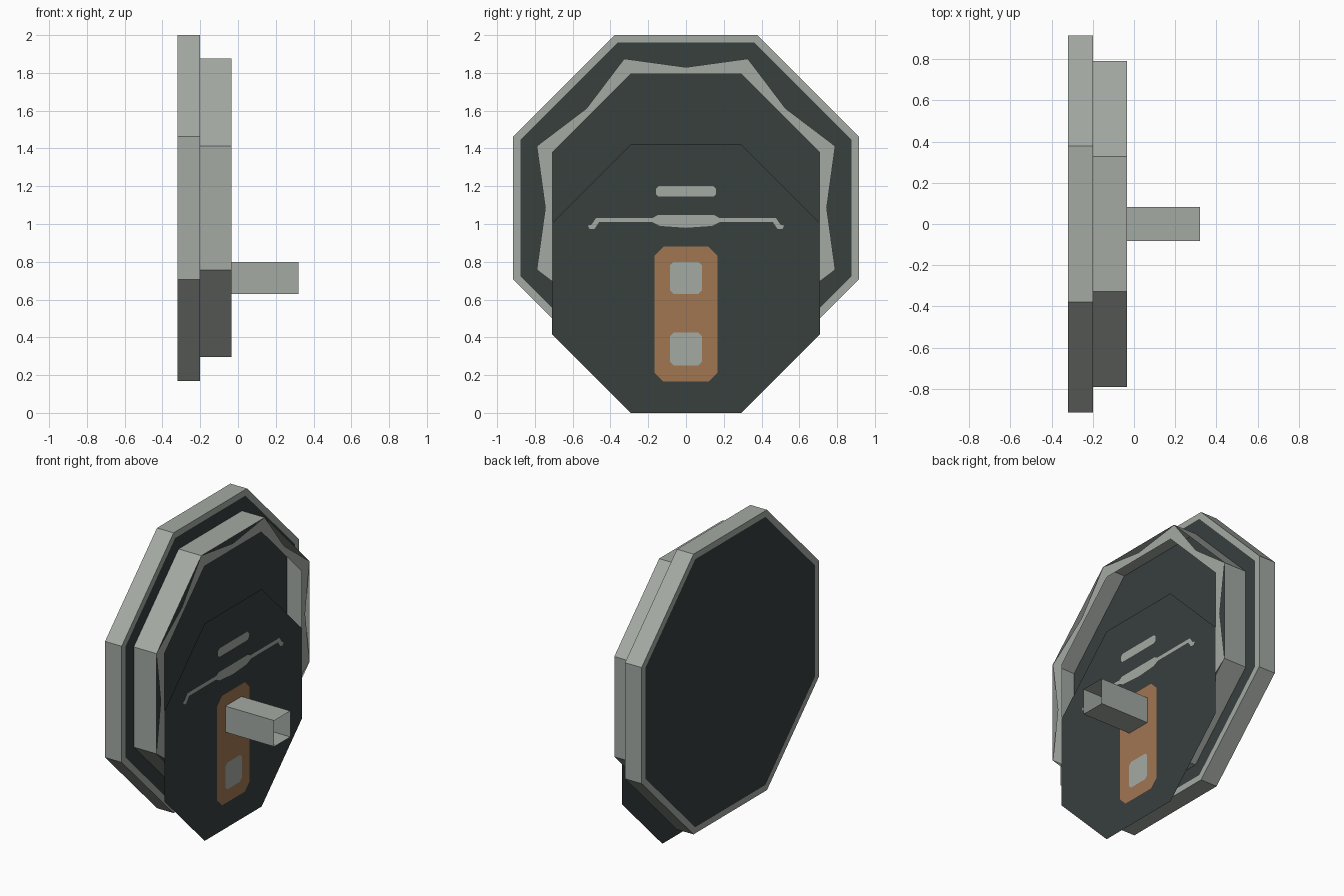
import bpy, math

if "Cube" in bpy.data.objects:
    bpy.data.objects.remove(bpy.data.objects["Cube"])


def material(name, rgb):
    m = bpy.data.materials.new(name)
    m.diffuse_color = (*rgb, 1)
    m.use_nodes = True
    m.node_tree.nodes["Principled BSDF"].inputs["Base Color"].default_value = m.diffuse_color
    return m


GREY = material("pale_grey", (0.37, 0.40, 0.37))
DARK = material("charcoal", (0.039, 0.050, 0.048))
BROWN = material("tan_brown", (0.36, 0.18, 0.085))


def make(name, verts, faces, mats, indices=None):
    me = bpy.data.meshes.new(name)
    me.from_pydata(verts, [], faces)
    for m in mats:
        me.materials.append(m)
    if indices:
        for p, i in zip(me.polygons, indices):
            p.material_index = i
    me.update()
    ob = bpy.data.objects.new(name, me)
    bpy.context.collection.objects.link(ob)
    return ob


def octagon(x, cz, apothem):
    """Flat-topped octagon facing +x."""
    r = apothem / math.cos(math.pi / 8)
    return [(x, r * math.cos(a), cz + r * math.sin(a))
            for a in (math.pi / 8 + k * math.pi / 4 for k in range(8))]


def star(x, cz, corner_apothem, mid):
    """Octagon with an extra point in the middle of every side."""
    r = corner_apothem / math.cos(math.pi / 8)
    return [(x, d * math.cos(k * math.pi / 8), cz + d * math.sin(k * math.pi / 8))
            for k in range(16) for d in [r if k % 2 else mid]]


def bridge(a, b, n):
    """Quads between two loops of n points starting at a and b."""
    return [(a + i, a + (i + 1) % n, b + (i + 1) % n, b + i) for i in range(n)]


def plate(name, x, pts, mat):
    return make(name, [(x, y, z) for y, z in pts], [tuple(range(len(pts)))], [mat])


def chamfered(w, z0, z1, c):
    return [(w - c, z0), (w, z0 + c), (w, z1 - c), (w - c, z1),
            (c - w, z1), (-w, z1 - c), (-w, z0 + c), (c - w, z0)]


CZ, BACK, STEP, FRONT = 1.085, -0.32, -0.20, -0.035

# Large disc: grey rim and border, dark inset on both faces
v = (octagon(BACK, CZ, 0.875) + octagon(BACK, CZ, 0.915)
     + octagon(STEP, CZ, 0.915) + octagon(STEP, CZ, 0.875))
f = bridge(0, 8, 8) + bridge(8, 16, 8) + bridge(16, 24, 8)
f += [tuple(range(7, -1, -1)), tuple(range(24, 32))]
make("large_disc", v, f, [GREY, DARK], [0] * 24 + [1, 1])

# Open octagonal collar
make("collar", octagon(STEP, CZ, 0.79) + octagon(FRONT, CZ, 0.79),
     bridge(0, 8, 8), [GREY])

# Scalloped trim on the collar's open end
x = FRONT - 0.002
make("scalloped_trim",
     star(x, CZ, 0.79, 0.745) + star(x, CZ, 0.708, 0.708),
     bridge(0, 16, 16), [GREY])

# Lower octagonal plate
make("lower_plate", octagon(FRONT, 0.71, 0.71), [tuple(range(8))], [DARK])

# Painted panel with two pale squares
plate("brown_panel", FRONT + 0.002, chamfered(0.168, 0.165, 0.88, 0.05), BROWN)
for name, z0, z1 in (("lower_square", 0.25, 0.425), ("upper_square", 0.63, 0.80)):
    plate(name, FRONT + 0.004, chamfered(0.085, z0, z1, 0.02), GREY)

# Pale slot and centre bar
plate("slot_mark", FRONT + 0.002, chamfered(0.16, 1.145, 1.20, 0.015), GREY)
plate("bar_centre", FRONT + 0.002,
      [(-0.14, 0.99), (0, 0.98), (0.14, 0.99), (0.18, 1.01), (0.18, 1.03),
       (0.15, 1.047), (-0.15, 1.047), (-0.18, 1.03), (-0.18, 1.01)], GREY)

# Thin hooked arms on either side of the bar
arm = [(0.18, 1.01), (0.47, 1.01), (0.487, 0.973), (0.515, 0.973),
       (0.52, 0.995), (0.49, 1.005), (0.475, 1.033), (0.18, 1.033)]
arm = [(0.18, 1.01), (0.46, 1.01), (0.485, 0.973), (0.51, 0.973),
       (0.52, 0.99), (0.50, 0.997), (0.475, 1.033), (0.18, 1.033)]
plate("right_arm", FRONT + 0.002, arm, GREY)
plate("left_arm", FRONT + 0.002, [(-y, z) for y, z in reversed(arm)], GREY)

# Hollow square handle
sq = [(0.083, 0.63), (0.083, 0.80), (-0.083, 0.80), (-0.083, 0.63)]
make("handle", [(FRONT, y, z) for y, z in sq] + [(0.32, y, z) for y, z in sq],
     bridge(0, 4, 4), [GREY])
